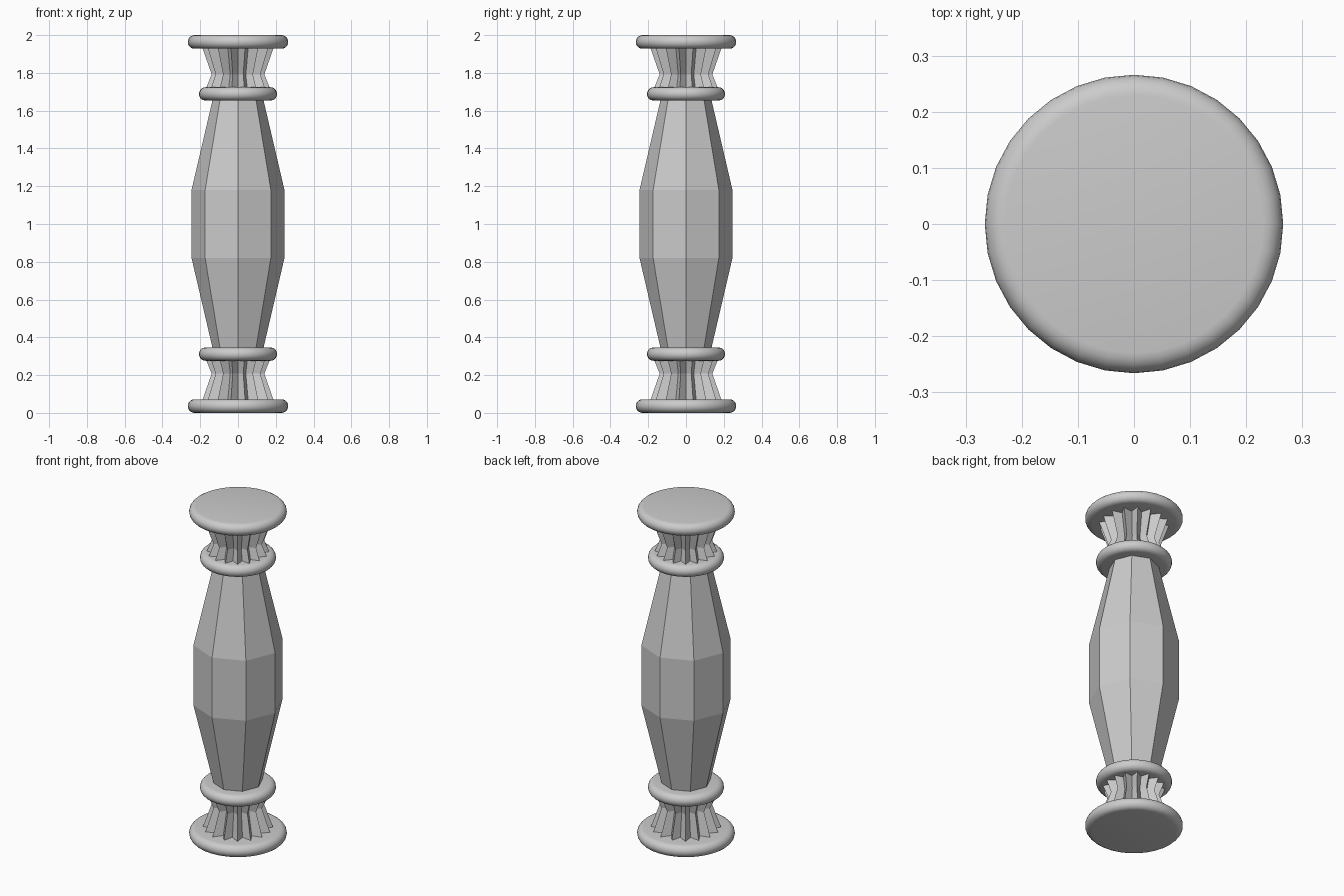
import bpy, bmesh, math

if "Cube" in bpy.data.objects:
    bpy.data.objects.remove(bpy.data.objects["Cube"])


def loft(name, rings, smooth=False):
    """Skin a stack of (z, [radii around]) sections and cap both ends."""
    bm = bmesh.new()
    loops = []
    for z, radii in rings:
        n = len(radii)
        loops.append([bm.verts.new((r * math.cos(math.tau * i / n),
                                    r * math.sin(math.tau * i / n), z))
                      for i, r in enumerate(radii)])
    for a, b in zip(loops, loops[1:]):
        for i in range(n):
            j = (i + 1) % n
            bm.faces.new((a[i], a[j], b[j], b[i]))
    bm.faces.new(loops[0][::-1])
    bm.faces.new(loops[-1])
    mesh = bpy.data.meshes.new(name)
    bm.to_mesh(mesh)
    bm.free()
    ob = bpy.data.objects.new(name, mesh)
    bpy.context.collection.objects.link(ob)
    if smooth:
        bpy.context.view_layer.objects.active = ob
        ob.select_set(True)
        bpy.ops.object.shade_smooth_by_angle(angle=math.radians(40))
        ob.select_set(False)
    return ob


def round_disc(name, z, radius, half):
    """Disc with a fully rounded rim."""
    steps = [math.radians(-90 + 180 * k / 10) for k in range(11)]
    loft(name, [(z + half * math.sin(t), [radius - half + half * math.cos(t)] * 32)
                for t in steps], True)


# Eight-sided shaft, swollen in the middle
loft("shaft", [(z, [r] * 8) for z, r in
               ((0.31, 0.127), (0.82, 0.246), (1.18, 0.246), (1.69, 0.127))])

# Matching foot and head: plate, pleated neck and collar
for label, place in (("foot", lambda z: z), ("head", lambda z: 2 - z)):
    round_disc(label + "_plate", place(0.036), 0.266, 0.036)
    round_disc(label + "_collar", place(0.311), 0.207, 0.035)
    # Neck section alternates valley and ridge, sixteen pleats
    profile = [(0.04, 0.147, 0.202), (0.208, 0.108, 0.142), (0.31, 0.135, 0.184)]
    rings = sorted((place(z), [valley, ridge] * 16) for z, valley, ridge in profile)
    loft(label + "_neck", rings)
